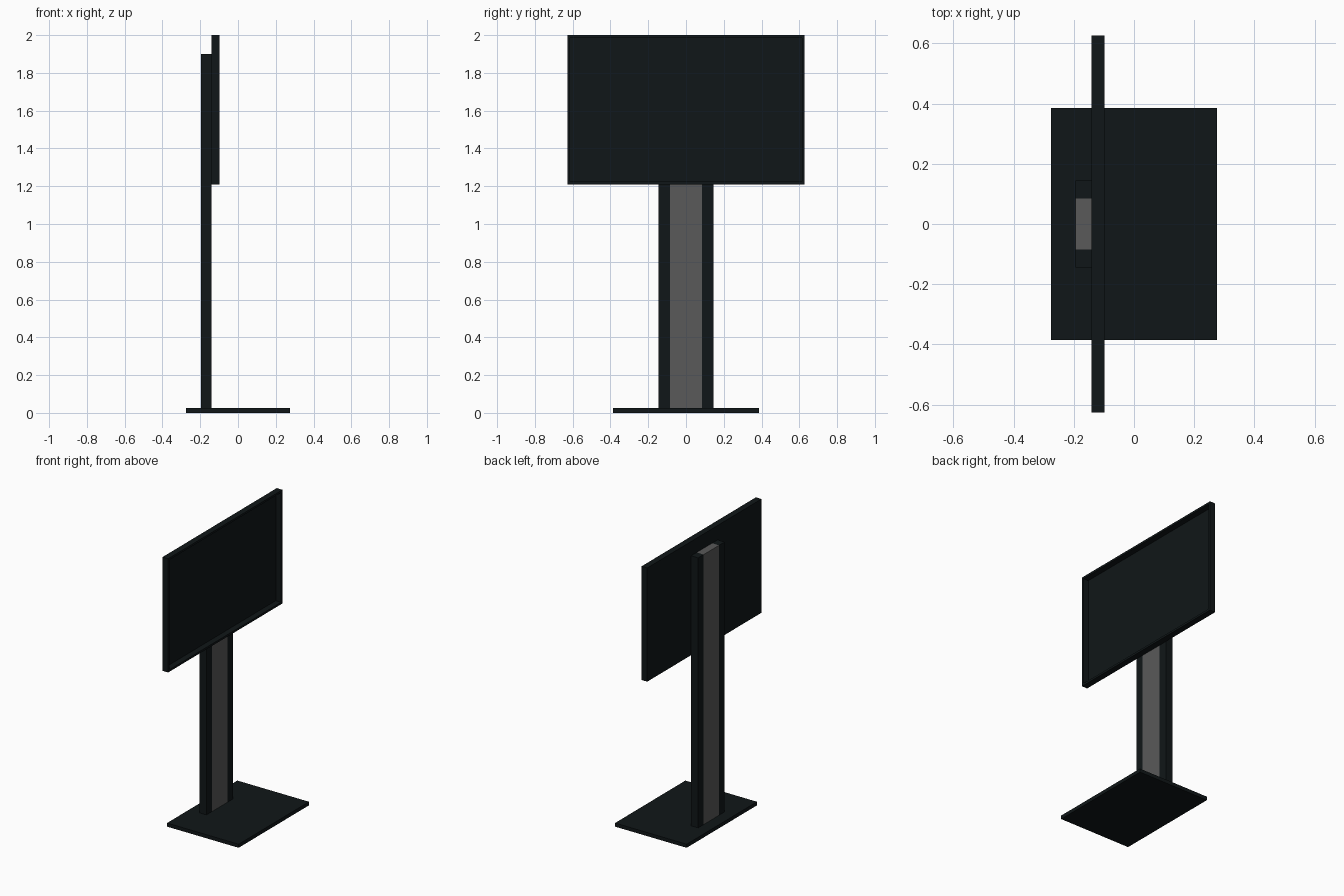
import bpy, bmesh
from mathutils import Vector

if "Cube" in bpy.data.objects:
    bpy.data.objects.remove(bpy.data.objects["Cube"])


def material(name, rgb):
    m = bpy.data.materials.new(name)
    m.diffuse_color = (*rgb, 1)
    m.use_nodes = True
    m.node_tree.nodes["Principled BSDF"].inputs["Base Color"].default_value = m.diffuse_color
    return m


DARK = material("dark", (0.005, 0.008, 0.009))
GREY = material("grey", (0.10, 0.10, 0.10))


def box(name, lo, hi, mat, rim=0, recess=0):
    """Box from corner to corner; optional rimmed recess in its +x face."""
    lo, hi = Vector(lo), Vector(hi)
    bm = bmesh.new()
    bmesh.ops.create_cube(bm, size=1)
    for v in bm.verts:
        v.co = (lo + hi) / 2 + v.co * (hi - lo)
    if recess:
        bm.normal_update()
        face = max(bm.faces, key=lambda f: f.normal.x)
        # rim ring, then sink the middle straight back
        bmesh.ops.inset_region(bm, faces=[face], thickness=rim)
        ext = bmesh.ops.extrude_discrete_faces(bm, faces=[face])
        for v in ext["faces"][0].verts:
            v.co.x -= recess
    bmesh.ops.recalc_face_normals(bm, faces=bm.faces)
    mesh = bpy.data.meshes.new(name)
    bm.to_mesh(mesh)
    bm.free()
    mesh.materials.append(mat)
    ob = bpy.data.objects.new(name, mesh)
    bpy.context.collection.objects.link(ob)
    return ob


# floor plate
box("base_plate", (-0.275, -0.386, 0), (0.275, 0.386, 0.025), DARK)

# column: grey centre panel between two dark rails
X0, X1, Z0, Z1 = -0.195, -0.141, 0.025, 1.90
box("column_panel", (X0, -0.084, Z0), (X1, 0.084, Z1), GREY)
box("column_rail_near", (X0, -0.145, Z0), (X1, -0.084, Z1), DARK)
box("column_rail_far", (X0, 0.084, Z0), (X1, 0.145, Z1), DARK)

# display: thin rim around a deeply recessed screen
box("display", (-0.141, -0.627, 1.21), (-0.098, 0.627, 2.0), DARK, rim=0.02, recess=0.041)
